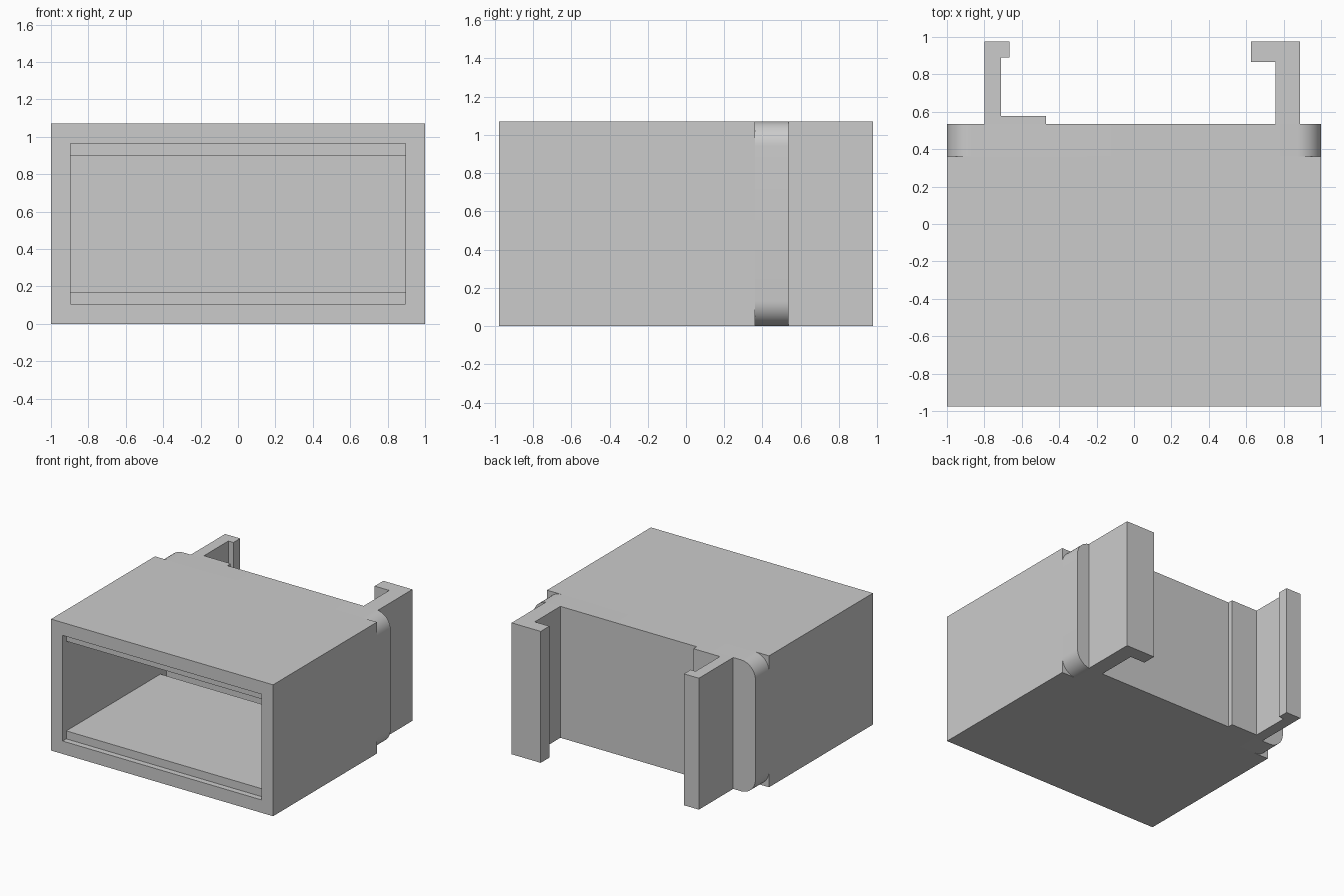
import bpy, bmesh, math

if "Cube" in bpy.data.objects:
    bpy.data.objects.remove(bpy.data.objects["Cube"])

H = 1.07          # overall height
FRONT, SEAM, BACK = -0.977, 0.36, 0.535
INX, Z0, Z1 = 0.895, 0.105, 0.965   # front opening


def finish(name, bm, smooth=False):
    bmesh.ops.recalc_face_normals(bm, faces=bm.faces[:])
    mesh = bpy.data.meshes.new(name)
    bm.to_mesh(mesh)
    bm.free()
    obj = bpy.data.objects.new(name, mesh)
    bpy.context.collection.objects.link(obj)
    if smooth:
        bpy.ops.object.select_all(action='DESELECT')
        obj.select_set(True)
        bpy.context.view_layer.objects.active = obj
        bpy.ops.object.shade_smooth_by_angle(angle=math.radians(30))
    return obj


def prism(name, points, offset, smooth=False):
    """Extrude a closed 3D outline along an offset vector."""
    bm = bmesh.new()
    face = bm.faces.new([bm.verts.new(p) for p in points])
    new = bmesh.ops.extrude_face_region(bm, geom=[face], use_keep_orig=True)['geom']
    bmesh.ops.translate(bm, vec=offset,
                        verts=[v for v in new if isinstance(v, bmesh.types.BMVert)])
    return finish(name, bm, smooth)


def rect(x, za, zb, y):
    return [(-x, y, za), (x, y, za), (x, y, zb), (-x, y, zb)]


# Housing sleeve: rectangular tube, open at the front
bm = bmesh.new()
loops = [[bm.verts.new(p) for p in r] for r in (
    rect(1, 0, H, FRONT), rect(1, 0, H, SEAM),
    rect(INX, Z0, Z1, SEAM), rect(INX, Z0, Z1, FRONT))]
for a, b in zip(loops, loops[1:] + loops[:1]):
    for i in range(4):
        j = (i + 1) % 4
        bm.faces.new((a[i], a[j], b[j], b[i]))
finish("housing", bm)

# Rear wall with rounded corners
R, N = 0.13, 10
outline = []
for k, (cx, cz) in enumerate([(1 - R, H - R), (R - 1, H - R), (R - 1, R), (1 - R, R)]):
    for i in range(N + 1):
        a = math.pi / 2 * (k + i / N)
        outline.append((cx + R * math.cos(a), SEAM, cz + R * math.sin(a)))
prism("rear_wall", outline, (0, BACK - SEAM, 0), smooth=True)

# Inner rails, recessed behind the front opening
for name, za, zb in (("lower_rail", Z0, 0.17), ("upper_rail", 0.90, Z1)):
    prism(name, rect(INX, za, zb, -0.93), (0, 1.21, 0))

# Rear hooked clips, full height
clips = {
    "left_clip": [(-0.8, BACK), (-0.8, 0.977), (-0.665, 0.977), (-0.665, 0.89),
                  (-0.71, 0.89), (-0.71, 0.577), (-0.47, 0.577), (-0.47, BACK)],
    "right_clip": [(0.887, BACK), (0.887, 0.977), (0.625, 0.977), (0.625, 0.865),
                   (0.757, 0.865), (0.757, BACK)],
}
for name, profile in clips.items():
    prism(name, [(x, y, 0) for x, y in profile], (0, 0, H))
